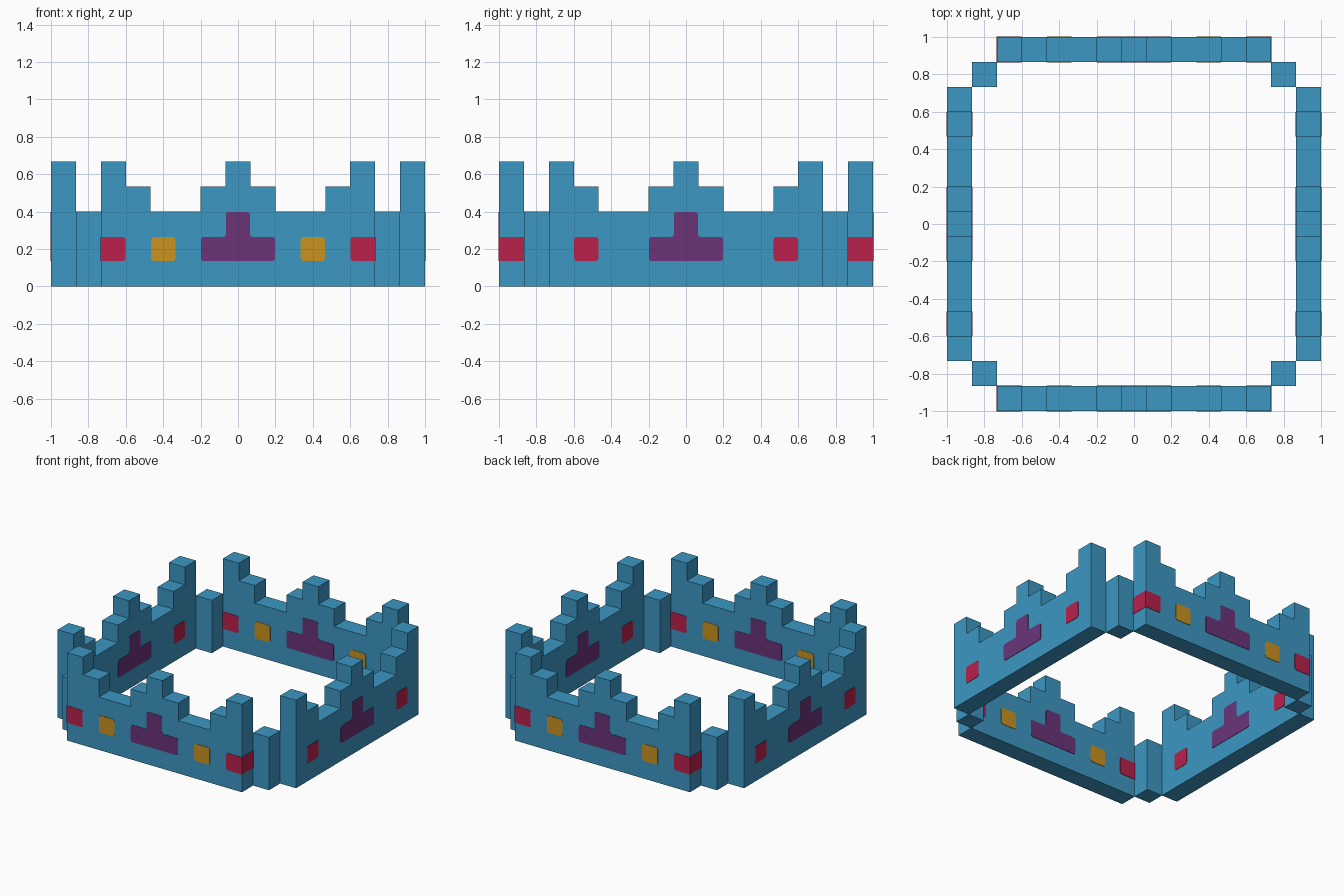
import bpy, bmesh, math
from mathutils import Matrix

if "Cube" in bpy.data.objects:
    bpy.data.objects.remove(bpy.data.objects["Cube"])

U = 2 / 15          # one block
LIFT = 0.003        # how far the painted gems stand off the wall


def material(name, rgb):
    m = bpy.data.materials.new(name)
    lin = [((c / 255 + 0.055) / 1.055) ** 2.4 for c in rgb]
    m.diffuse_color = (*lin, 1)
    m.use_nodes = True
    m.node_tree.nodes["Principled BSDF"].inputs["Base Color"].default_value = m.diffuse_color
    return m


BLUE = material("blue", (60, 151, 195))
RED = material("red", (184, 33, 75))
GOLD = material("gold", (202, 146, 33))
PURPLE = material("purple", (107, 52, 121))


def prism(name, outline, depth, mat, place, rounded=None):
    """Extrude an x-z outline along y, rounding the corners picked by a rule."""
    bm = bmesh.new()
    face = bm.faces.new([bm.verts.new((x, -depth / 2, z)) for x, z in outline])
    ext = bmesh.ops.extrude_face_region(bm, geom=[face])
    moved = [v for v in ext["geom"] if isinstance(v, bmesh.types.BMVert)]
    bmesh.ops.translate(bm, verts=moved, vec=(0, depth, 0))
    if rounded:
        edges = [e for e in bm.edges
                 if abs(e.verts[0].co.y - e.verts[1].co.y) > depth / 2
                 and rounded(e.verts[0].co)]
        bmesh.ops.bevel(bm, geom=edges, offset=0.014, segments=2,
                        profile=0.5, affect='EDGES')
    bmesh.ops.recalc_face_normals(bm, faces=bm.faces)
    me = bpy.data.meshes.new(name)
    bm.to_mesh(me)
    bm.free()
    me.transform(place)
    me.materials.append(mat)
    ob = bpy.data.objects.new(name, me)
    bpy.context.collection.objects.link(ob)


def box(x0, x1, z0, z1):
    return [(x0, z0), (x1, z0), (x1, z1), (x0, z1)]


# Stepped battlement outline, half of it mirrored: (edge x, height) in blocks
steps = [(0.5, 5), (0.5, 4), (1.5, 4), (1.5, 3), (3.5, 3), (3.5, 4),
         (4.5, 4), (4.5, 5), (5.5, 5), (5.5, 0)]
half = [(x * U, z * U) for x, z in steps]
wall = half + [(-x, z) for x, z in reversed(half)]

# Upside-down T gem outline
g = 0.002
a, b = 0.5 * U - g, 1.5 * U - g
z0, z1, z2 = U + g, 2 * U - g, 3 * U - g
tee = [(-b, z0), (b, z0), (b, z1), (a, z1), (a, z2), (-a, z2), (-a, z1), (-b, z1)]

D = U + 2 * LIFT
everywhere = lambda co: True
for i, side in enumerate(("front", "right", "back", "left")):
    place = (Matrix.Rotation(i * math.pi / 2, 4, 'Z')
             @ Matrix.Translation((0, -7 * U, 0)))
    prism(side + "_wall", wall, U, BLUE, place)
    prism(side + "_centre_gem", tee, D, PURPLE, place, everywhere)
    for s, end in ((-1, "a"), (1, "b")):
        def gem(name, x0, x1, mat, rule):
            prism(f"{side}_{name}_{end}", box(s * x0, s * x1, z0, z1), D, mat, place, rule)
        if i % 2 == 0:
            # Front and back: gold gems, and red gems wrapping round the wall ends
            gem("gold_gem", 2.5 * U + g, 3.5 * U - g, GOLD, everywhere)
            gem("end_gem", 4.5 * U + g, 5.5 * U + LIFT, RED, lambda co: abs(co.x) < 5 * U)
        else:
            gem("red_gem", 3.5 * U + g, 4.5 * U - g, RED, everywhere)
    # Short post that fills the corner
    corner = (Matrix.Rotation(i * math.pi / 2, 4, 'Z')
              @ Matrix.Translation((6 * U, -6 * U, 0)))
    prism(side + "_corner_post", box(-U / 2, U / 2, 0, 3 * U), U, BLUE, corner)
